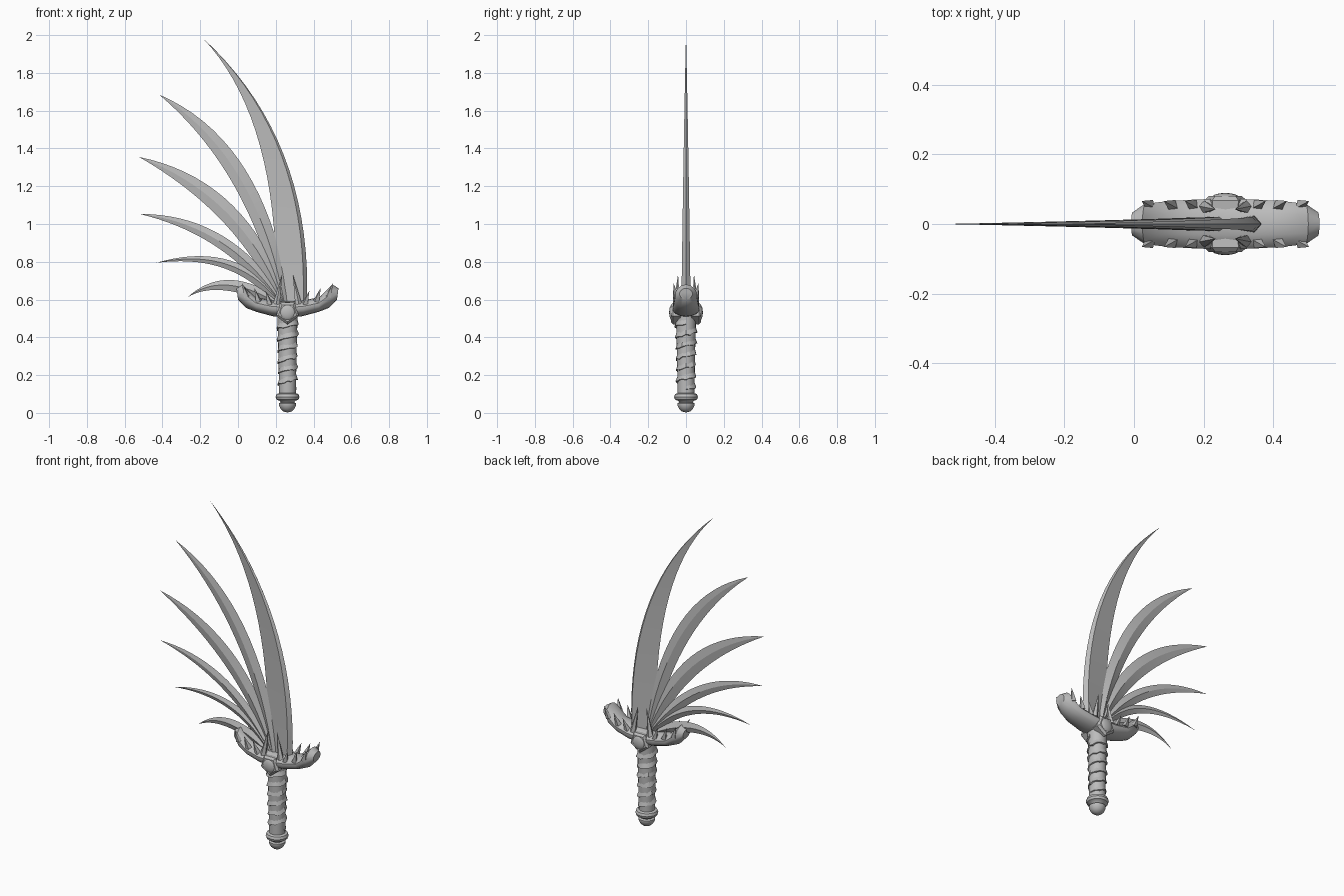
import bpy, bmesh, math, random
from mathutils import Vector

random.seed(4)
CX = 0.262  # grip axis

cube = bpy.data.objects.get("Cube")
if cube:
    bpy.data.objects.remove(cube)

steel = bpy.data.materials.new("grey_steel")
steel.use_nodes = True
grey = (0.5, 0.5, 0.5, 1)
steel.diffuse_color = grey
steel.node_tree.nodes["Principled BSDF"].inputs["Base Color"].default_value = grey


def finish(name, bm, smooth=True, angle=35):
    bmesh.ops.remove_doubles(bm, verts=bm.verts, dist=1e-5)
    bmesh.ops.recalc_face_normals(bm, faces=bm.faces)
    mesh = bpy.data.meshes.new(name)
    bm.to_mesh(mesh)
    bm.free()
    mesh.materials.append(steel)
    ob = bpy.data.objects.new(name, mesh)
    bpy.context.collection.objects.link(ob)
    if smooth:
        bpy.ops.object.select_all(action='DESELECT')
        ob.select_set(True)
        bpy.context.view_layer.objects.active = ob
        bpy.ops.object.shade_smooth_by_angle(angle=math.radians(angle))


def loft(name, rings, angle=35):
    """Skin a row of closed rings and cap both ends."""
    bm = bmesh.new()
    rows = [[bm.verts.new(p) for p in ring] for ring in rings]
    n = len(rows[0])
    for a, b in zip(rows, rows[1:]):
        for i in range(n):
            j = (i + 1) % n
            bm.faces.new((a[i], a[j], b[j], b[i]))
    bm.faces.new(rows[0])
    bm.faces.new(rows[-1])
    finish(name, bm, True, angle)


def lathe(name, profile, sides=20):
    turn = [math.tau * i / sides for i in range(sides)]
    loft(name, [[(CX + r * math.cos(a), r * math.sin(a), z) for a in turn]
                for r, z in profile])


def bezier(a, c, b, t):
    return Vector(a) * (1 - t) ** 2 + Vector(c) * 2 * t * (1 - t) + Vector(b) * t * t


def blade(name, outer, inner, tip, ridge, thick, steps=18):
    """Crescent between two curved edges, with a raised ridge on both sides."""
    rings = []
    for k in range(steps + 1):
        t = k / steps * 0.998
        o = bezier(*outer, tip, t)
        i = bezier(*inner, tip, t)
        m = o.lerp(i, ridge)
        h = thick * (1 - t) + 0.0005
        rings.append([(o.x, 0, o.y), (m.x, h, m.y), (i.x, 0, i.y), (m.x, -h, m.y)])
    loft(name, rings, 12)


def spike(name, base, tip, radius, sides=4):
    base, tip = Vector(base), Vector(tip)
    axis = tip - base
    bm = bmesh.new()
    bmesh.ops.create_cone(bm, cap_ends=True, segments=sides, radius1=radius,
                          radius2=0, depth=axis.length)
    turn = axis.to_track_quat('Z', 'Y').to_matrix()
    for v in bm.verts:
        v.co = turn @ v.co + (base + tip) / 2
    finish(name, bm, False)


# Main blade: flat sides with a narrow bevelled back
blade("main_blade", [(.365, .58), (.395, 1.45)], [(.2, .58), (.225, 1.55)],
      (-.187, 1.985), .12, .024)

# Fan of feather blades: outer control, inner control, tip
fan = [((.15, 1.44), (.06, 1.28), (-.417, 1.685)),
       ((.066, 1.233), (.01, 1.05), (-.524, 1.355)),
       ((-.03, 1.055), (-.06, .944), (-.52, 1.053)),
       ((.01, .925), (-.02, .85), (-.435, .794)),
       ((-.05, .81), (-.1, .71), (-.266, .613))]
for n, (oc, ic, tip) in enumerate(fan):
    blade(f"feather_blade_{n + 1}", [(.275 - n * .006, .58), oc],
          [(.22 - n * .005, .56), ic], tip, .5, .02)

# Guard: top offset, top height, bottom offset, bottom height, half width
half = [(0, .59, 0, .505, .075), (.09, .598, .08, .512, .072),
        (.17, .612, .165, .535, .067), (.238, .68, .22, .556, .059),
        (.27, .66, .262, .6, .034)]
stations = [(-a, b, -c, d, w) for a, b, c, d, w in reversed(half[1:])] + half
rings = []
for xt, zt, xb, zb, w in stations:
    ring = []
    for k in range(14):
        a = math.tau * k / 14
        f = (1 + math.cos(a)) / 2
        ring.append((CX + xb + (xt - xb) * f, w * math.sin(a), zb + (zt - zb) * f))
    rings.append(ring)
loft("guard", rings, 40)

# Spikes on the guard, mirrored left, right, front and back
for sx in (-1, 1):
    for sy in (-1, 1):
        tag = ("left" if sx > 0 else "right") + ("_back" if sy > 0 else "_front")
        spike("tall_spike_" + tag, (CX + sx * .058, sy * .048, .575),
              (CX + sx * .028, sy * .042, .735), .019, 5)
        for n, (d, z) in enumerate([(.092, .575), (.152, .59), (.216, .615)]):
            spike(f"small_spike_{n + 1}_{tag}", (CX + sx * d, sy * .053, z),
                  (CX + sx * (d + .024), sy * .066, z + .072), .018)

# Gem and its shield-shaped setting on each side
for sy, side in ((-1, "front"), (1, "back")):
    rings = []
    for r, y in ((.06, .03), (.064, .068), (.05, .08)):
        rings.append([(CX + r * math.sin(math.tau * k / 5), sy * y,
                       .532 - r * math.cos(math.tau * k / 5)) for k in range(5)])
    loft("gem_setting_" + side, rings, 20)
    bm = bmesh.new()
    bmesh.ops.create_uvsphere(bm, u_segments=16, v_segments=10, radius=.043)
    for v in bm.verts:
        v.co = (CX + v.co.x, sy * .072 + v.co.y * .4, .532 + v.co.z)
    finish("gem_" + side, bm)

# Grip and pommel
lathe("grip", [(.044, .09), (.046, .2), (.049, .35), (.052, .46), (.054, .53)])
lathe("pommel", [(.004, .003), (.022, .008), (.036, .02), (.046, .04), (.046, .05),
                 (.036, .056), (.042, .064), (.058, .07), (.063, .084), (.058, .099),
                 (.04, .106)])

# Ragged wrap spiralling up the grip
turns, per = 6, 16
rings = []
for k in range(turns * per + 1):
    f = k / (turns * per)
    a = math.tau * k / per
    z = .13 + .35 * f
    r = .044 + .008 * f
    lip = r + random.uniform(.004, .011)
    drop = random.uniform(.004, .014)
    rings.append([(CX + q * math.cos(a), q * math.sin(a), h) for q, h in
                  ((r - .004, z + .03), (lip, z - drop), (r - .004, z - drop - .004))])
loft("grip_wrap", rings, 30)
